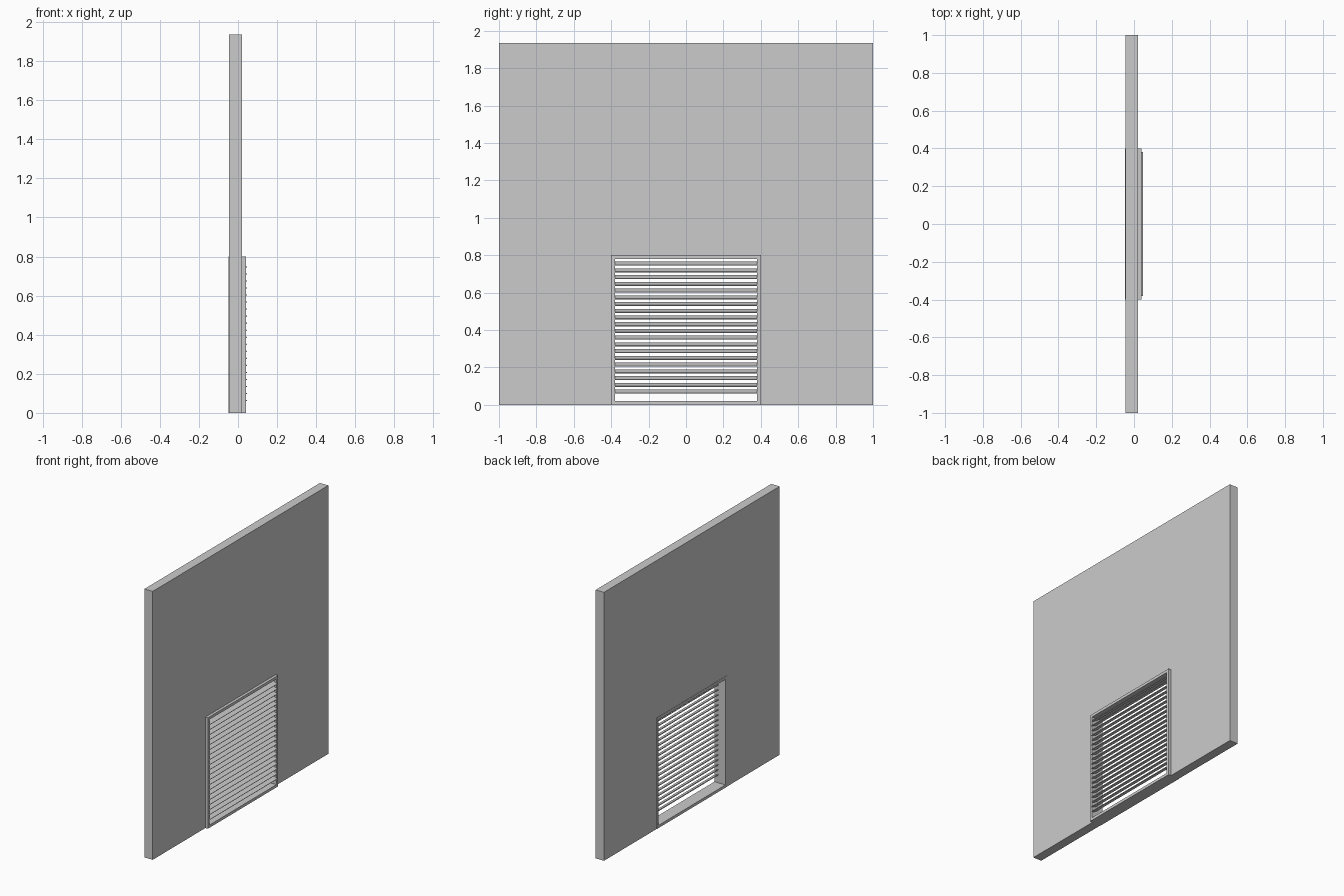
import bpy, bmesh, math
from mathutils import Matrix

if "Cube" in bpy.data.objects:
    bpy.data.objects.remove(bpy.data.objects["Cube"])


def make_object(name, bm):
    bmesh.ops.recalc_face_normals(bm, faces=bm.faces[:])
    mesh = bpy.data.meshes.new(name)
    bm.to_mesh(mesh)
    bm.free()
    obj = bpy.data.objects.new(name, mesh)
    bpy.context.collection.objects.link(obj)
    return obj


def extrude_loops(name, faces, x0, x1):
    """Extrude flat (y, z) outlines from x0 to x1; shared corners are welded."""
    bm = bmesh.new()
    for outline in faces:
        bm.faces.new([bm.verts.new((x0, y, z)) for y, z in outline])
    bmesh.ops.remove_doubles(bm, verts=bm.verts[:], dist=1e-5)
    ext = bmesh.ops.extrude_face_region(bm, geom=bm.faces[:], use_keep_orig=True)
    moved = [g for g in ext["geom"] if isinstance(g, bmesh.types.BMVert)]
    bmesh.ops.translate(bm, verts=moved, vec=(x1 - x0, 0, 0))
    return make_object(name, bm)


# Wall panel with a doorway-shaped notch at the bottom
H, HALF, TOP = 1.935, 0.4, 0.8
wall = [(-1, 0), (-HALF, 0), (-HALF, TOP), (HALF, TOP),
        (HALF, 0), (1, 0), (1, H), (-1, H)]
extrude_loops("wall_panel", [wall], -0.046, 0.02)

# Mitred rectangular vent frame
B = 0.02
outer = [(-HALF, 0), (HALF, 0), (HALF, TOP), (-HALF, TOP)]
inner = [(-HALF + B, B), (HALF - B, B), (HALF - B, TOP - B), (-HALF + B, TOP - B)]
sides = [[outer[i], outer[(i + 1) % 4], inner[(i + 1) % 4], inner[i]] for i in range(4)]
extrude_loops("vent_frame", sides, -0.048, 0.04)

# Tilted slat, outer edge lower, repeated up the frame
COUNT, PITCH = 20, 0.036
bm = bmesh.new()
tilt = Matrix.Rotation(math.radians(24), 4, 'Y')
bmesh.ops.create_cube(bm, size=1, matrix=tilt @ Matrix.Diagonal((0.042, 0.76, 0.005, 1)))
bmesh.ops.translate(bm, verts=bm.verts[:], vec=(0.027, 0, 0.0705))
slats = make_object("louvre_slats", bm)
array = slats.modifiers.new("repeat", 'ARRAY')
array.count = COUNT
array.use_relative_offset = False
array.use_constant_offset = True
array.constant_offset_displace = (0, 0, PITCH)
